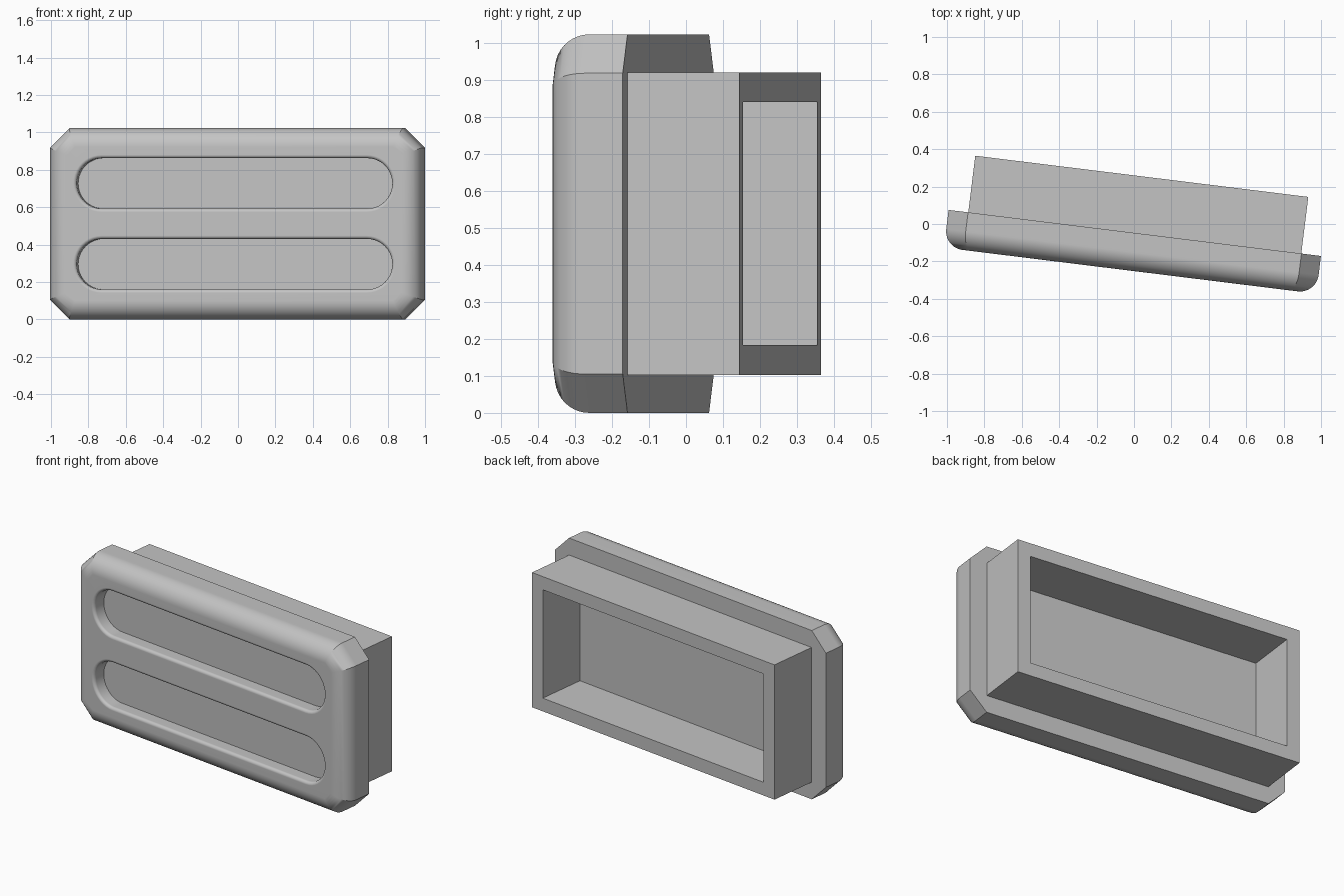
import bpy, bmesh
from math import sin, cos, pi, sqrt, radians

if "Cube" in bpy.data.objects:
    bpy.data.objects.remove(bpy.data.objects["Cube"], do_unlink=True)

TURN = radians(-7.05)          # the whole model is turned about z
CX, CZ = 0.01, 0.5115          # centre of every outline
FRONT, JOIN, BACK = -0.25, -0.047, 0.258

grey = bpy.data.materials.new("light grey")
grey.use_nodes = True
grey.diffuse_color = (0.55, 0.55, 0.55, 1)
grey.node_tree.nodes["Principled BSDF"].inputs["Base Color"].default_value = (0.55, 0.55, 0.55, 1)


def octagon(inset):
    """Panel outline with cut corners, inset evenly on all sides."""
    w, h = 1.003 - inset, CZ - inset
    c = 0.105 - inset * (2 - sqrt(2))
    return [(w, h - c), (w - c, h), (c - w, h), (-w, h - c),
            (-w, c - h), (c - w, -h), (w - c, -h), (w, c - h)]


def rectangle(inset):
    w, h = 0.897 - inset, 0.4085 - inset
    return [(w, h), (-w, h), (-w, -h), (w, -h)]


def stadium(grow, z, steps=20):
    """Slot outline with round ends."""
    r = 0.135
    pts = []
    for side in (0, 1):
        mid = (0.85 - r) * (1 - 2 * side)
        for i in range(steps + 1):
            a = -pi / 2 + pi * (side + i / steps)
            pts.append((mid + (r + grow) * cos(a), z + (r + grow) * sin(a)))
    return pts


def loft(name, sections, caps=True):
    """Skin a list of (outline, depth) sections."""
    bm = bmesh.new()
    rings = [[bm.verts.new((CX + x, y, CZ + z)) for x, z in outline]
             for outline, y in sections]
    for a, b in zip(rings, rings[1:]):
        for i in range(len(a)):
            j = (i + 1) % len(a)
            bm.faces.new((a[i], a[j], b[j], b[i]))
    if caps:
        bm.faces.new(rings[0])
        bm.faces.new(rings[-1])
    bmesh.ops.recalc_face_normals(bm, faces=bm.faces)
    mesh = bpy.data.meshes.new(name)
    bm.to_mesh(mesh)
    bm.free()
    mesh.materials.append(grey)
    ob = bpy.data.objects.new(name, mesh)
    ob.rotation_euler.z = TURN
    bpy.context.collection.objects.link(ob)
    return ob


def activate(ob):
    bpy.ops.object.select_all(action='DESELECT')
    ob.select_set(True)
    bpy.context.view_layer.objects.active = ob


# Front panel: cut corners, rounded front rim
R, N = 0.1, 10
sections = [(octagon(0), JOIN)]
for i in range(N + 1):
    a = pi / 2 * i / N
    sections.append((octagon(R * (1 - cos(a))), FRONT + R * (1 - sin(a))))
panel = loft("front_panel", sections)

# Two recessed slots with softened lips
LIP, DEPTH, M = 0.018, 0.08, 5
for label, z in (("upper", 0.216), ("lower", -0.216)):
    sections = [(stadium(LIP, z), FRONT - 0.02)]
    for i in range(M + 1):
        a = pi / 2 * i / M
        sections.append((stadium(LIP * (1 - sin(a)), z), FRONT + LIP * (1 - cos(a))))
    sections.append((stadium(0, z), FRONT + DEPTH))
    cutter = loft(label + "_slot_cutter", sections)
    cutter.hide_render = True
    mod = panel.modifiers.new(label + "_slot", 'BOOLEAN')
    mod.operation, mod.solver, mod.object = 'DIFFERENCE', 'EXACT', cutter
    activate(panel)
    bpy.ops.object.modifier_apply(modifier=mod.name)
    bpy.data.objects.remove(cutter, do_unlink=True)

activate(panel)
bpy.ops.object.shade_smooth_by_angle(angle=radians(25))
normals = panel.modifiers.new("even_shading", 'WEIGHTED_NORMAL')
normals.keep_sharp = True

# Rear frame: open box whose floor is the back of the panel
WALL = 0.08
loft("rear_frame", [(rectangle(0), JOIN), (rectangle(0), BACK),
                    (rectangle(WALL), BACK), (rectangle(WALL), JOIN)], caps=False)
